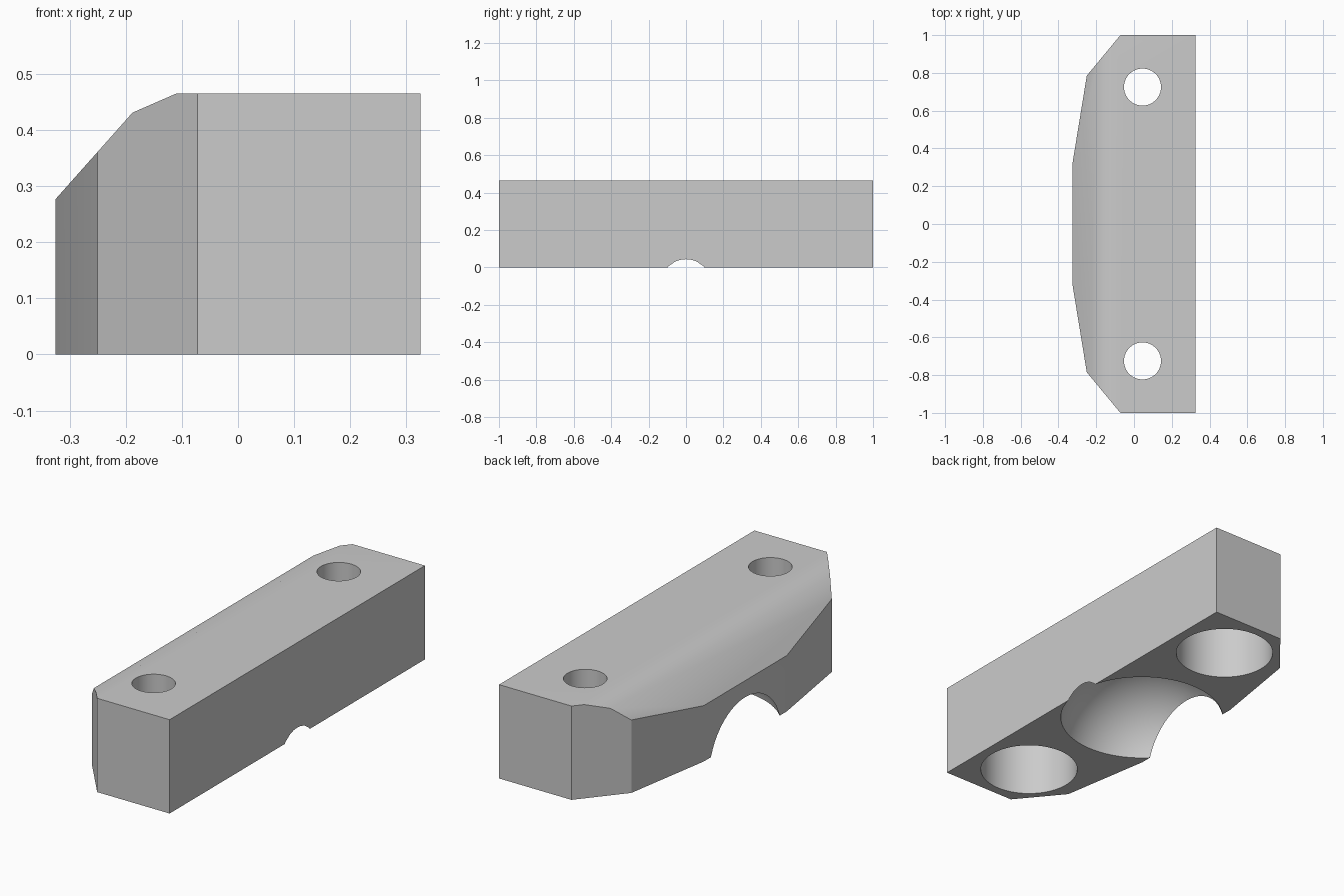
import bpy, bmesh, math
from mathutils import Vector

if "Cube" in bpy.data.objects:
    bpy.data.objects.remove(bpy.data.objects["Cube"], do_unlink=True)

HEIGHT = 0.465

grey = bpy.data.materials.new("plain_grey")
grey.use_nodes = True
grey.diffuse_color = (0.6, 0.6, 0.6, 1)
grey.node_tree.nodes["Principled BSDF"].inputs["Base Color"].default_value = (0.6, 0.6, 0.6, 1)

# Block: half plan outline mirrored in y, extruded upward
half = [(0.325, 1), (-0.072, 1), (-0.25, 0.785), (-0.325, 0.325)]
outline = half + [(x, -y) for x, y in reversed(half)]
bm = bmesh.new()
base = bm.faces.new([bm.verts.new((x, y, 0)) for x, y in outline])
top = bmesh.ops.extrude_face_region(bm, geom=[base])["geom"]
bmesh.ops.translate(bm, vec=(0, 0, HEIGHT),
                    verts=[v for v in top if isinstance(v, bmesh.types.BMVert)])

# Two sloping cuts along the upper shaped edge
profile = [(-0.325, 0.277), (-0.188, 0.431), (-0.11, HEIGHT)]
for (x1, z1), (x2, z2) in zip(profile, profile[1:]):
    cut = bmesh.ops.bisect_plane(
        bm, geom=bm.verts[:] + bm.edges[:] + bm.faces[:], dist=1e-5,
        plane_co=(x1, 0, z1), plane_no=Vector((z1 - z2, 0, x2 - x1)), clear_outer=True)
    rim = [e for e in cut["geom_cut"] if isinstance(e, bmesh.types.BMEdge)]
    bmesh.ops.holes_fill(bm, edges=rim, sides=0)
bmesh.ops.recalc_face_normals(bm, faces=bm.faces[:])
mesh = bpy.data.meshes.new("mounting_block")
bm.to_mesh(mesh)
bm.free()
block = bpy.data.objects.new("mounting_block", mesh)
bpy.context.collection.objects.link(block)
mesh.materials.append(grey)


def subtract(name):
    """Cut the active primitive out of the block and hide it."""
    cutter = bpy.context.object
    cutter.name = name
    cutter.data.materials.append(grey)
    cutter.hide_render = True
    cutter.hide_set(True)
    mod = block.modifiers.new(name, "BOOLEAN")
    mod.operation, mod.solver, mod.object = "DIFFERENCE", "EXACT", cutter
    return cutter


# Stepped screw holes: wide bore from below, narrow hole through the top
cutters = []
for y, side in ((0.725, "back"), (-0.725, "front")):
    for part, radius, z_top in (("bore", 0.23, 0.3), ("hole", 0.098, 0.6)):
        bpy.ops.mesh.primitive_cylinder_add(
            vertices=64, radius=radius, depth=z_top + 0.1, location=(0.045, y, (z_top - 0.1) / 2))
        cutters.append(subtract(f"{side}_{part}_cutter"))

# Spherical hollow underneath, breaking through both long sides
bpy.ops.mesh.primitive_uv_sphere_add(segments=80, ring_count=40, radius=0.396,
                                     location=(-0.048, 0, -0.088))
cutters.append(subtract("hollow_cutter"))

# Apply the cuts and shade
bpy.ops.object.select_all(action="DESELECT")
block.select_set(True)
bpy.context.view_layer.objects.active = block
for mod in list(block.modifiers):
    bpy.ops.object.modifier_apply(modifier=mod.name)
for cutter in cutters:
    bpy.data.objects.remove(cutter, do_unlink=True)
bpy.ops.object.shade_smooth_by_angle(angle=math.radians(28))
